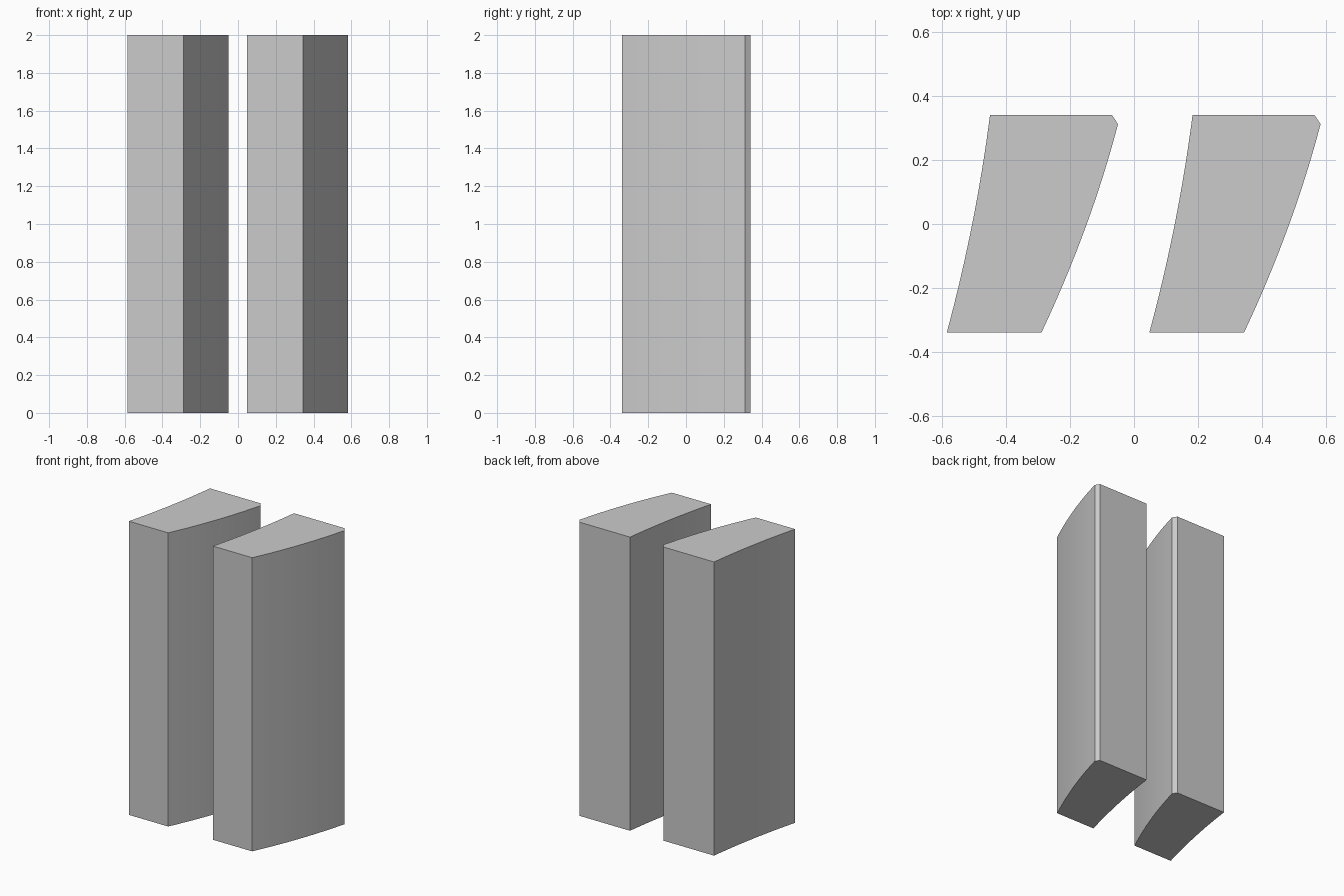
import bpy, bmesh

cube = bpy.data.objects.get("Cube")
if cube:
    bpy.data.objects.remove(cube, do_unlink=True)

# One plain grey for both blocks
grey = bpy.data.materials.new("plain_grey")
grey.use_nodes = True
colour = (0.6, 0.6, 0.6, 1)
grey.diffuse_color = colour
grey.node_tree.nodes["Principled BSDF"].inputs["Base Color"].default_value = colour

HEIGHT = 2.0
SPACING = 0.633
STEPS = 16


def bowed_side(start, end, bulge):
    """Points from start to end, bowed towards +x by the given amount."""
    points = []
    for i in range(STEPS + 1):
        t = i / STEPS
        x = start[0] + (end[0] - start[0]) * t + 4 * bulge * t * (1 - t)
        y = start[1] + (end[1] - start[1]) * t
        points.append((x, y))
    return points


def make_block(name, offset):
    # Footprint: convex side, chamfered back corner, concave side
    outline = bowed_side((-0.289, -0.339), (-0.05, 0.312), 0.017)
    outline += [(-0.069, 0.341)]
    outline += bowed_side((-0.45, 0.341), (-0.585, -0.339), 0.012)

    bm = bmesh.new()
    base = bm.faces.new([bm.verts.new((x + offset, y, 0)) for x, y in outline])
    top = bmesh.ops.extrude_face_region(bm, geom=[base])["geom"]
    verts = [v for v in top if isinstance(v, bmesh.types.BMVert)]
    bmesh.ops.translate(bm, verts=verts, vec=(0, 0, HEIGHT))
    bmesh.ops.recalc_face_normals(bm, faces=bm.faces)
    mesh = bpy.data.meshes.new(name)
    bm.to_mesh(mesh)
    bm.free()
    mesh.materials.append(grey)
    block = bpy.data.objects.new(name, mesh)
    bpy.context.collection.objects.link(block)
    return block


# Two identical curved blocks side by side
make_block("right_block", 0)
make_block("left_block", SPACING)
